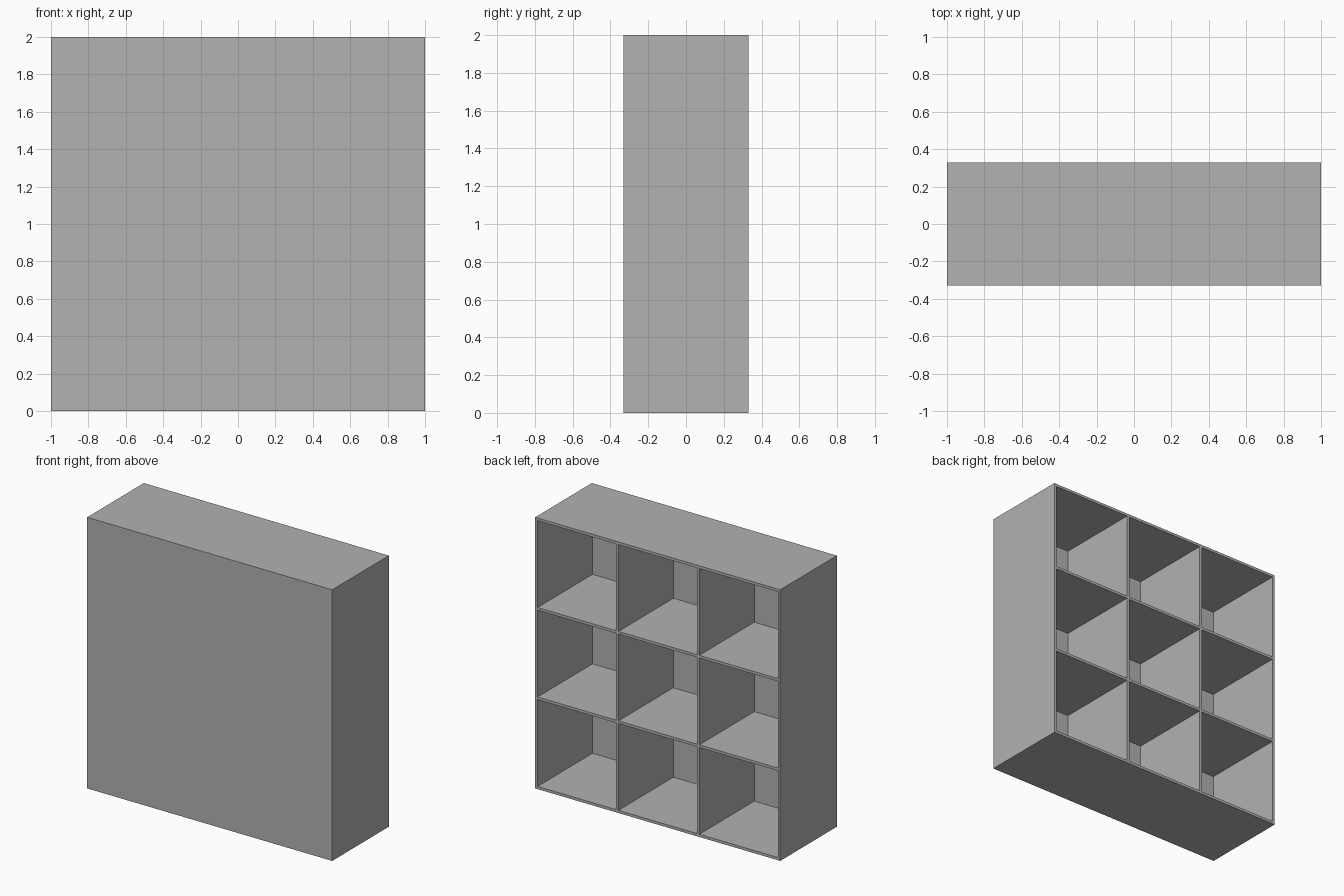
import bpy

cube = bpy.data.objects.get("Cube")
if cube:
    bpy.data.objects.remove(cube, do_unlink=True)

WIDTH, DEPTH, HEIGHT = 2.0, 0.66, 2.0
BOARD = 0.02
CELLS = 3
PITCH = (WIDTH - BOARD) / CELLS
CELL = PITCH - BOARD

grey = bpy.data.materials.new("plain grey")
grey.use_nodes = True
colour = (0.445, 0.445, 0.445, 1)
grey.diffuse_color = colour
grey.node_tree.nodes["Principled BSDF"].inputs["Base Color"].default_value = colour


def board(name, size, centre):
    """Add a flat board with the given size and centre."""
    bpy.ops.mesh.primitive_cube_add(size=1, location=centre)
    obj = bpy.context.object
    obj.name = name
    obj.scale = size
    bpy.ops.object.transform_apply(location=False, rotation=False, scale=True)
    obj.data.materials.append(grey)
    return obj


# Closed front panel
board("front_panel", (WIDTH, BOARD, HEIGHT), (0, (BOARD - DEPTH) / 2, HEIGHT / 2))

# Boards behind the panel, open at the back
inner_depth = DEPTH - BOARD
y = BOARD / 2

# Full-width bottom, shelves and top
for i, name in enumerate(("bottom", "lower_shelf", "upper_shelf", "top")):
    board(name, (WIDTH, inner_depth, BOARD), (0, y, BOARD / 2 + i * PITCH))

# Sides and dividers, fitted between the shelves
for i, name in enumerate(("right_side", "right_divider", "left_divider", "left_side")):
    x = (BOARD - WIDTH) / 2 + i * PITCH
    for row in range(CELLS):
        z = BOARD + CELL / 2 + row * PITCH
        board(f"{name}_{row + 1}", (BOARD, inner_depth, CELL), (x, y, z))
